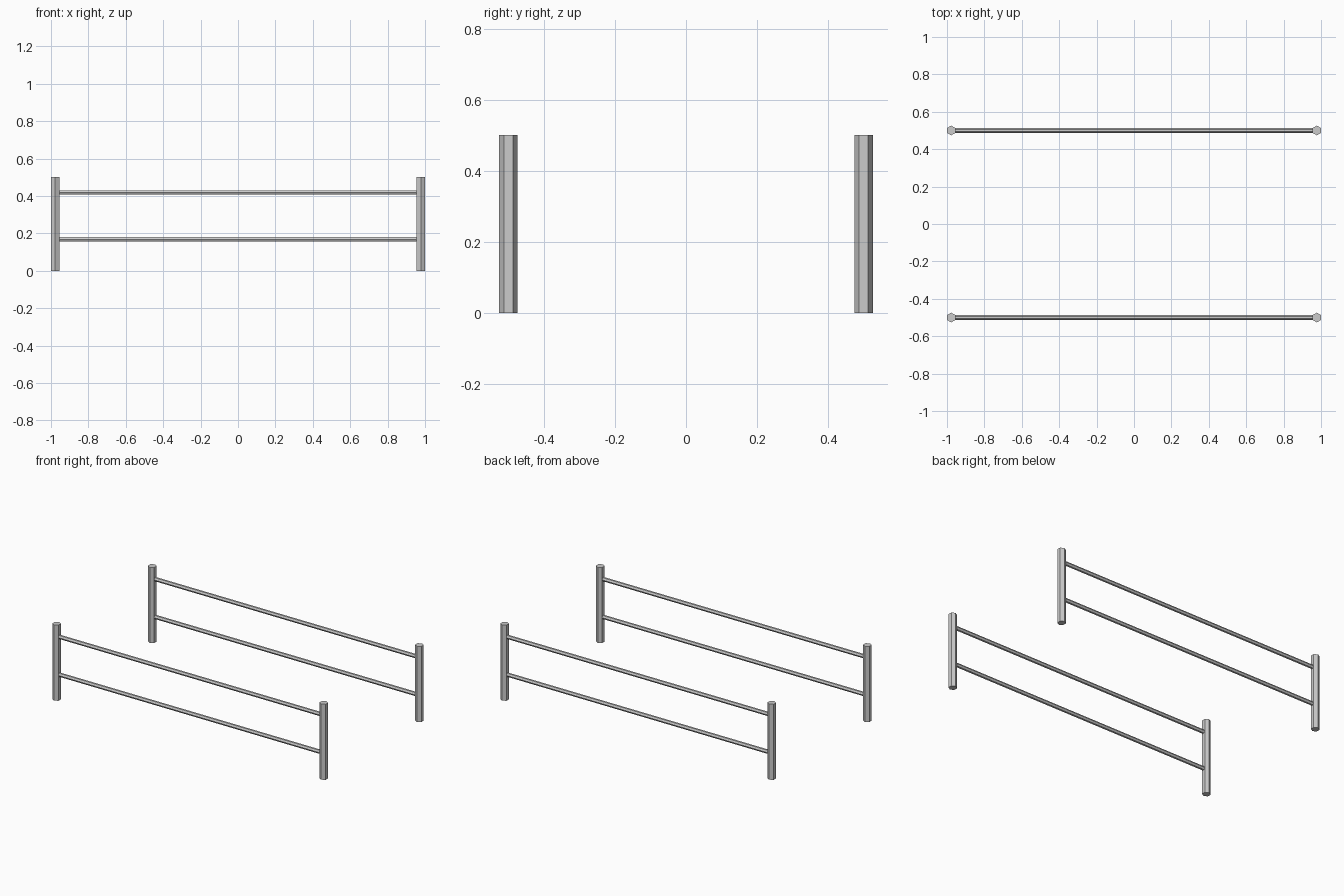
import bpy
from math import pi
from mathutils import Matrix

cube = bpy.data.objects.get("Cube")
if cube:
    bpy.data.objects.remove(cube, do_unlink=True)

# Single painted metal colour
grey = bpy.data.materials.new("light_grey_metal")
grey.use_nodes = True
colour = (0.6, 0.6, 0.6, 1)
grey.diffuse_color = colour
grey.node_tree.nodes["Principled BSDF"].inputs["Base Color"].default_value = colour

POST_R, RAIL_R = 0.026, 0.013
HEIGHT, SIDE_Y = 0.5, 0.5
POST_X = 1 - POST_R * 0.866


def hex_bar(name, radius, length, location, along_x=False):
    """Six-sided bar with two corners pointing along y."""
    bpy.ops.mesh.primitive_cylinder_add(vertices=6, radius=radius, depth=length)
    bar = bpy.context.object
    bar.name = name
    if along_x:
        bar.data.transform(Matrix.Rotation(pi / 2, 4, 'Y'))
    bar.location = location
    bar.data.materials.append(grey)


# Two matching fences, each with two posts and two rails
for side, y in (("front", -SIDE_Y), ("back", SIDE_Y)):
    for hand, x in (("right", -POST_X), ("left", POST_X)):
        hex_bar(f"{side}_{hand}_post", POST_R, HEIGHT, (x, y, HEIGHT / 2))
    for level, z in (("lower", 0.168), ("upper", 0.418)):
        hex_bar(f"{side}_{level}_rail", RAIL_R, 2 * POST_X, (0, y, z), True)
